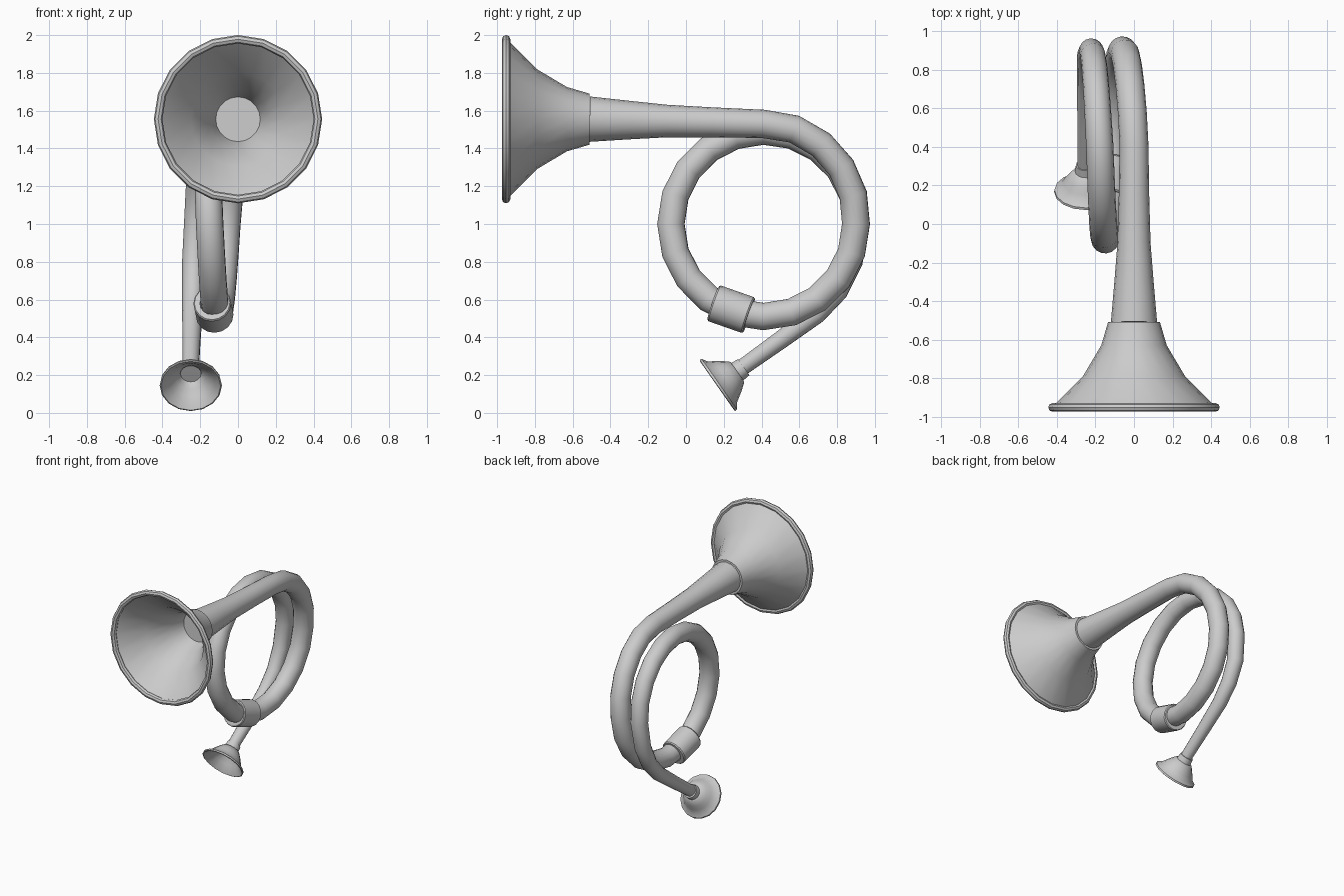
import bpy, bmesh, math
from mathutils import Vector

if "Cube" in bpy.data.objects:
    bpy.data.objects.remove(bpy.data.objects["Cube"])


def smooth(ob, deg=35):
    bpy.ops.object.select_all(action='DESELECT')
    ob.select_set(True)
    bpy.context.view_layer.objects.active = ob
    bpy.ops.object.shade_smooth_by_angle(angle=math.radians(deg))


def revolve(name, profile, origin, direction, sides=20, closed=False):
    """Turn (distance along axis, radius) points around an axis."""
    d = Vector(direction).normalized()
    u = d.cross(Vector((1, 0, 0))).normalized()
    v = d.cross(u)
    bm = bmesh.new()
    rings = []
    for t, r in profile:
        c = Vector(origin) + d * t
        if r == 0:
            rings.append([bm.verts.new(c)] * sides)
            continue
        ring = []
        for i in range(sides):
            a = 2 * math.pi * i / sides
            ring.append(bm.verts.new(c + (u * math.cos(a) + v * math.sin(a)) * r))
        rings.append(ring)
    pairs = list(zip(rings, rings[1:]))
    if closed:
        pairs.append((rings[-1], rings[0]))
    for a, b in pairs:
        for i in range(sides):
            j = (i + 1) % sides
            bm.faces.new(list(dict.fromkeys([a[i], a[j], b[j], b[i]])))
    bmesh.ops.recalc_face_normals(bm, faces=bm.faces)
    me = bpy.data.meshes.new(name)
    bm.to_mesh(me)
    bm.free()
    ob = bpy.data.objects.new(name, me)
    bpy.context.collection.objects.link(ob)
    smooth(ob)
    return ob


def lerp_table(table, a):
    for (a0, v0), (a1, v1) in zip(table, table[1:]):
        if a <= a1:
            return v0 + (v1 - v0) * (a - a0) / (a1 - a0)
    return table[-1][1]


# coiled tube: straight bell pipe, one and a quarter turns, straight lead pipe
CY, CZ = 0.41, 1.0
coil_r = [(0, .53), (20, .525), (90, .49), (360, .49), (405, .53)]
coil_x = [(0, 0), (22, -.01), (90, -.06), (180, -.11), (270, -.15),
          (360, -.178), (405, -.20), (450, -.222), (500, -.235)]
pipe_r = [(0, .075), (270, .073), (360, .071), (450, .064), (500, .056)]
path = [(0, -.51, 1.555, .12), (0, -.3, 1.55, .102), (0, -.1, 1.545, .086),
        (0, .15, 1.538, .079)]
for k in range(26):
    a = 18 * k
    t = math.radians(a)
    # the second pass down the back keeps the coil radius
    R = lerp_table([(0, .53), (20, .528), (90, .49), (450, .49)], a)
    path.append((lerp_table(coil_x, a), CY + R * math.sin(t),
                 CZ + R * math.cos(t), lerp_table(pipe_r, a)))
path += [(-.235, .875, .80, .061), (-.238, .80, .645, .058),
         (-.242, .69, .525, .054), (-.246, .5, .385, .048),
         (-.25, .28, .228, .043)]

cu = bpy.data.curves.new("coiled_tube", 'CURVE')
cu.dimensions = '3D'
cu.bevel_depth = 1.0
cu.bevel_resolution = 6
cu.use_fill_caps = True
sp = cu.splines.new('POLY')
sp.points.add(len(path) - 1)
for p, (x, y, z, r) in zip(sp.points, path):
    p.co = (x, y, z, 1)
    p.radius = r
tube = bpy.data.objects.new("coiled_tube", cu)
bpy.context.collection.objects.link(tube)
bpy.ops.object.select_all(action='DESELECT')
tube.select_set(True)
bpy.context.view_layer.objects.active = tube
bpy.ops.object.convert(target='MESH')
smooth(bpy.context.view_layer.objects.active, 40)

# flared bell with a thin wall
bell_out = [(0, .118), (0, .135), (-.12, .17), (-.28, .265), (-.44, .425)]
bell_in = [(-.44, .41), (-.28, .25), (-.12, .155), (0, .118)]
revolve("bell", bell_out + bell_in[:-1], (0, -.51, 1.555), (0, 1, 0), closed=True)

# rolled rim of the bell
rim = [(.0225 * math.cos(math.tau * i / 8), .423 + .0225 * math.sin(math.tau * i / 8))
       for i in range(8)]
revolve("bell_rim", rim, (0, -.9525, 1.555), (0, 1, 0), closed=True)

# joint sleeve on the lower part of the coil
s0, s1 = Vector((-.137, .145, .582)), Vector((-.123, .333, .516))
L = (s1 - s0).length
revolve("joint_sleeve", [(0, .065), (0, .094), (.008, .1), (L - .008, .1), (L, .094), (L, .065)],
        s0, s1 - s0, 16, closed=True)

# mouthpiece cup with collar
cup = [(.17, .04), (.17, .052), (.128, .056), (.124, .068), (.09, .095), (.06, .115),
       (.03, .135), (.012, .163), (0, .165), (-.003, .158), (.02, .13),
       (.05, .105), (.08, .08), (.1, .058), (.112, .055), (.112, 0)]
revolve("mouthpiece", cup, (-.25, .167, .145), (0, .82, .573), 16)
